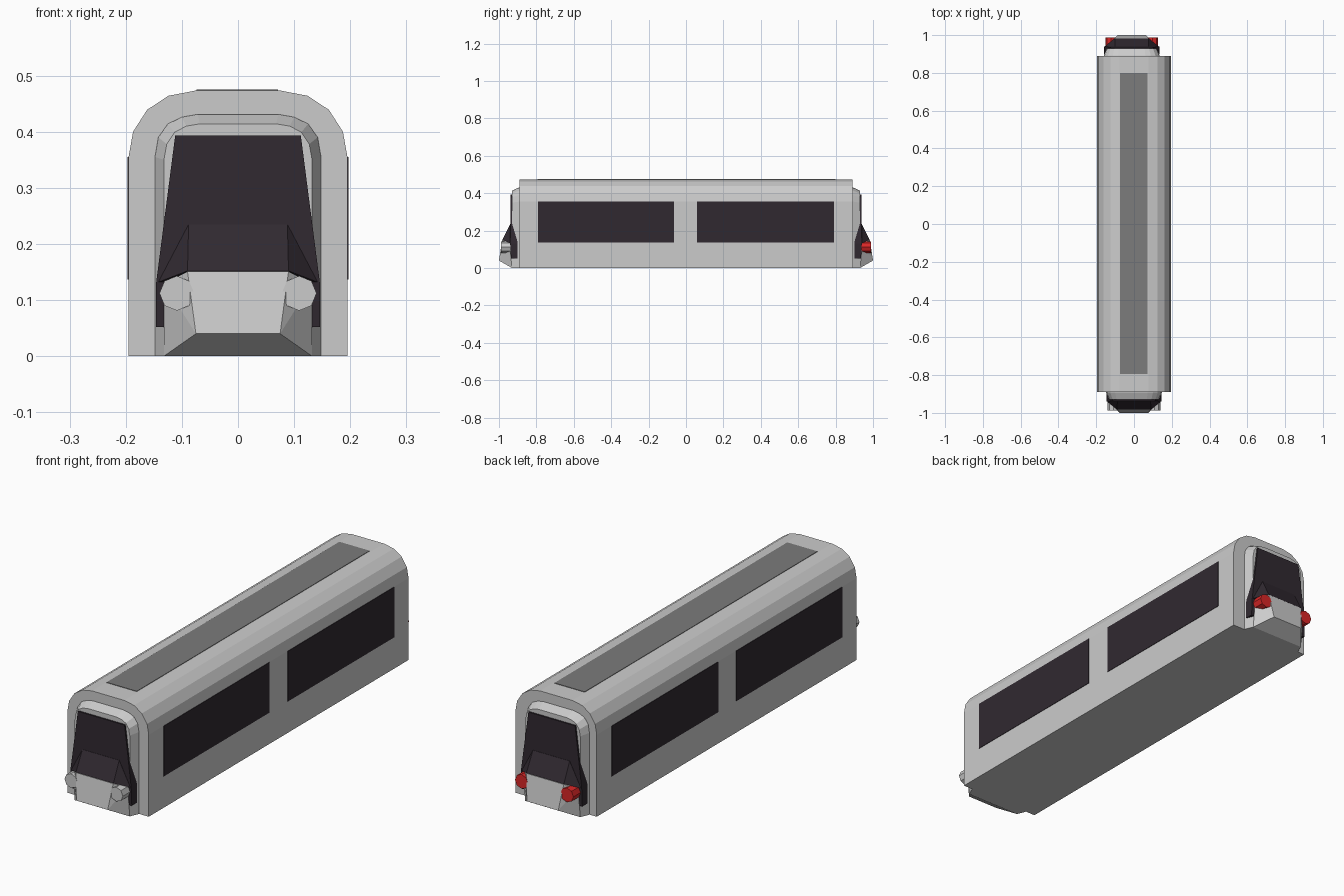
import bpy, bmesh, math
from mathutils import Matrix

if "Cube" in bpy.data.objects:
    bpy.data.objects.remove(bpy.data.objects["Cube"])


def material(name, color):
    m = bpy.data.materials.new(name)
    m.diffuse_color = (*color, 1)
    m.use_nodes = True
    m.node_tree.nodes["Principled BSDF"].inputs["Base Color"].default_value = m.diffuse_color
    return m


GLASS = material("dark_glass", (0.03, 0.022, 0.03))
ROOF = material("roof_grey", (0.2, 0.2, 0.2))
RED = material("tail_red", (0.7, 0.02, 0.02))


def finish(name, bm, mat=None):
    bmesh.ops.recalc_face_normals(bm, faces=bm.faces)
    me = bpy.data.meshes.new(name)
    bm.to_mesh(me)
    bm.free()
    ob = bpy.data.objects.new(name, me)
    bpy.context.collection.objects.link(ob)
    if mat:
        me.materials.append(mat)
    return ob


def loft(name, rings):
    """Skin a list of equal-length rings and cap both ends."""
    bm = bmesh.new()
    vs = [[bm.verts.new(p) for p in r] for r in rings]
    n = len(vs[0])
    for a, b in zip(vs, vs[1:]):
        for i in range(n):
            bm.faces.new((a[i], a[(i + 1) % n], b[(i + 1) % n], b[i]))
    bm.faces.new(vs[0])
    bm.faces.new(vs[-1])
    return finish(name, bm)


def box(name, lo, hi, mat):
    bm = bmesh.new()
    bmesh.ops.create_cube(bm, size=1)
    for v in bm.verts:
        v.co = [(a + b) / 2 + c * (b - a) for a, b, c in zip(lo, hi, v.co)]
    return finish(name, bm, mat)


def hull(name, half, side, shift, mat=None):
    """Convex solid from right-half points, mirrored in x."""
    bm = bmesh.new()
    for x, y, z in half:
        for m in (1, -1):
            bm.verts.new((m * x + shift, side * y, z))
    bmesh.ops.convex_hull(bm, input=bm.verts[:])
    bmesh.ops.dissolve_limit(bm, angle_limit=0.01, verts=bm.verts[:], edges=bm.edges[:])
    return finish(name, bm, mat)


def arch(y, corner, shift=0):
    pts = [(x + shift, y, z) for x, z in corner]
    return pts + [(-x + shift, y, z) for x, z in reversed(corner)]


# Rounded main car body
BODY = [(.195, 0), (.195, .355), (.187, .4), (.162, .439), (.124, .464), (.077, .473)]
loft("car_body", [arch(-.89, BODY), arch(.89, BODY)])

# Side windows and roof panel
for sx, side_name in ((-1, "left"), (1, "right")):
    for y0, y1, pos in ((-.79, -.065), (.06, .79)) and ((-.79, -.065, "front"), (.06, .79, "rear")):
        xs = sorted((sx * .19, sx * .197))
        box(f"{side_name}_{pos}_window", (xs[0], y0, .137), (xs[1], y1, .355), GLASS)
box("roof_panel", (-.074, -.795, .465), (.071, .8, .475), ROOF)

# Cab ends: rounded frame, windscreen, nose and lamps
OUTER = [(.148, 0), (.148, .355), (.142, .39), (.125, .414), (.1, .426), (.072, .431)]
INNER = [(.132, 0), (.132, .35), (.127, .378), (.113, .399), (.092, .41), (.068, .414)]
for side, shift, end in ((-1, 0, "front"), (1, -.012, "rear")):
    loft(end + "_cab_frame", [arch(side * .885, OUTER, shift), arch(side * .893, OUTER, shift),
                              arch(side * .93, INNER, shift)])
    hull(end + "_windscreen", [(.112, .925, .393), (.112, .937, .393), (.146, .9, .13),
                               (.146, .94, .13), (.146, .9, .052), (.146, .936, .052)],
         side, shift, GLASS)
    hull(end + "_windscreen_ledge", [(.088, .93, .235), (.088, .94, .235), (.09, .982, .152),
                                     (.142, .94, .132), (.132, .93, .14)], side, shift, GLASS)
    hull(end + "_nose", [(.09, .983, .151), (.075, 1, .04), (.132, .945, .13),
                         (.132, .93, 0), (.132, .915, .13), (.132, .9, 0)], side, shift)
    for sx in (-1, 1):
        bm = bmesh.new()
        bmesh.ops.create_cone(bm, cap_ends=True, segments=8, radius1=.031, radius2=.031, depth=.055,
                              matrix=Matrix.Translation((sx * .109 + shift, side * .961, .112))
                              @ Matrix.Rotation(math.pi / 2, 4, 'X'))
        finish(f"{end}_lamp_{'left' if sx < 0 else 'right'}", bm, RED if side > 0 else None)
